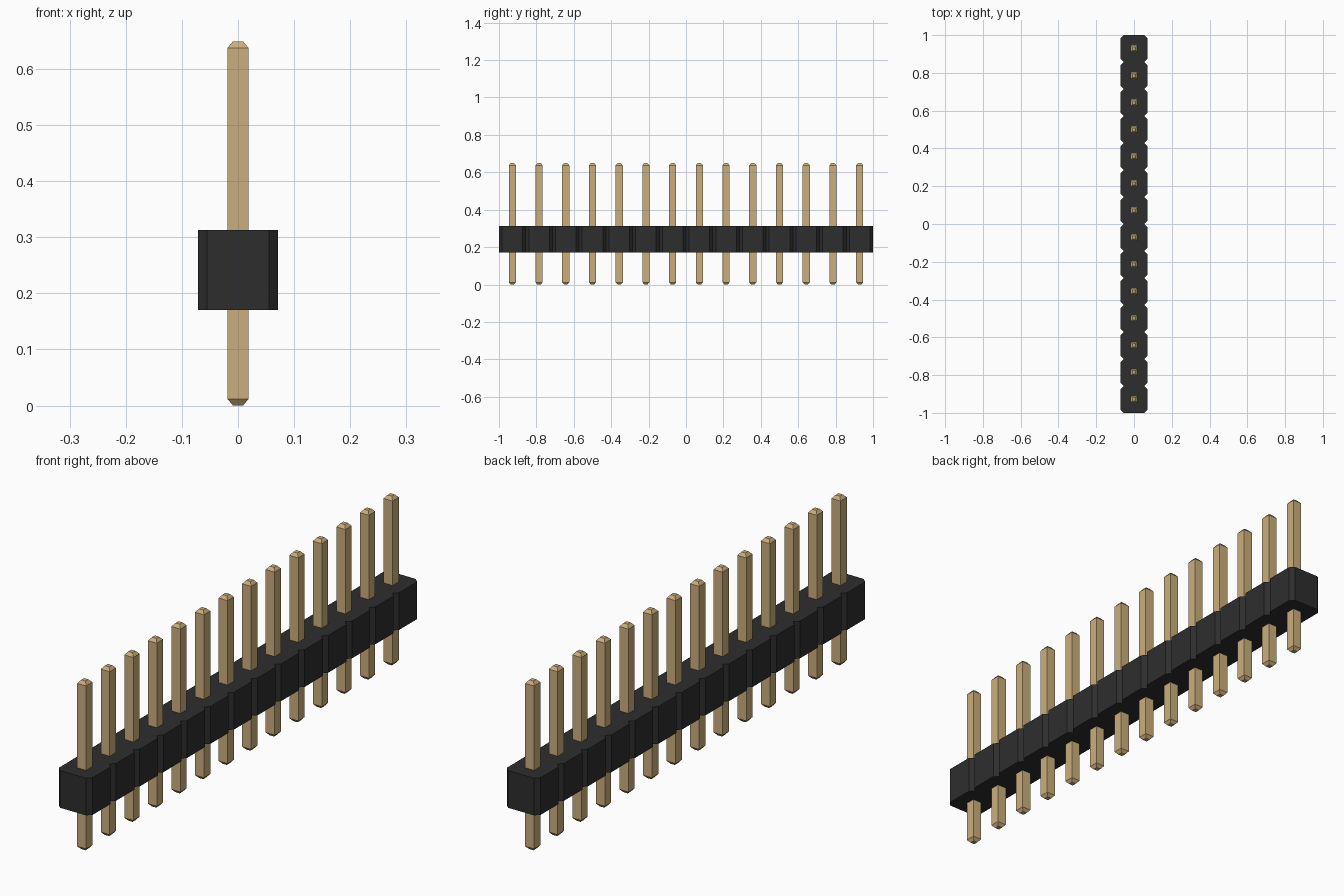
import bpy
import bmesh

if "Cube" in bpy.data.objects:
    bpy.data.objects.remove(bpy.data.objects["Cube"], do_unlink=True)

COUNT = 14
PITCH = 2.0 / COUNT
HALF = PITCH / 2
CHAMFER = 0.0165
BODY_Z = (0.17, 0.313)
PIN_HEIGHT, PIN_HALF, TIP_HALF, TIP_LEN = 0.649, 0.019, 0.009, 0.012


def make_material(name, color):
    mat = bpy.data.materials.new(name)
    mat.use_nodes = True
    mat.diffuse_color = (*color, 1)
    mat.node_tree.nodes["Principled BSDF"].inputs["Base Color"].default_value = (*color, 1)
    return mat


def finish_mesh(bm, name, mat):
    bmesh.ops.recalc_face_normals(bm, faces=bm.faces[:])
    mesh = bpy.data.meshes.new(name)
    bm.to_mesh(mesh)
    bm.free()
    mesh.materials.append(mat)
    return mesh


def add_object(name, mesh, location=(0, 0, 0)):
    obj = bpy.data.objects.new(name, mesh)
    obj.location = location
    bpy.context.collection.objects.link(obj)
    return obj


black = make_material("black plastic", (0.027, 0.027, 0.027))
gold = make_material("gold metal", (0.60, 0.43, 0.20))

# Housing: outline of chamfered cells with a V notch between neighbours, extruded upward
centres = [-1 + PITCH * (i + 0.5) for i in range(COUNT)]
neck = HALF - CHAMFER
side = [(neck, -1.0)]
for y in centres:
    side += [(HALF, y - neck), (HALF, y + neck), (neck, y + HALF)]
outline = side + [(-x, y) for x, y in reversed(side)]

bm = bmesh.new()
base = bm.faces.new([bm.verts.new((x, y, BODY_Z[0])) for x, y in outline])
top = bmesh.ops.extrude_face_region(bm, geom=[base], use_keep_orig=True)
bmesh.ops.translate(bm, vec=(0, 0, BODY_Z[1] - BODY_Z[0]),
                    verts=[v for v in top["geom"] if isinstance(v, bmesh.types.BMVert)])
add_object("housing", finish_mesh(bm, "housing", black))

# Pin: square bar with tapered tips, stacked from square rings
bm = bmesh.new()
rings = []
for z, r in ((0, TIP_HALF), (TIP_LEN, PIN_HALF),
             (PIN_HEIGHT - TIP_LEN, PIN_HALF), (PIN_HEIGHT, TIP_HALF)):
    rings.append([bm.verts.new((sx * r, sy * r, z))
                  for sx, sy in ((-1, -1), (1, -1), (1, 1), (-1, 1))])
for low, high in zip(rings, rings[1:]):
    for i in range(4):
        j = (i + 1) % 4
        bm.faces.new((low[i], low[j], high[j], high[i]))
bm.faces.new(rings[0])
bm.faces.new(rings[-1])
pin_mesh = finish_mesh(bm, "pin", gold)

# Row of pins, one per cell
for i, y in enumerate(centres):
    add_object(f"pin_{i + 1:02d}", pin_mesh, (0, y, 0))
